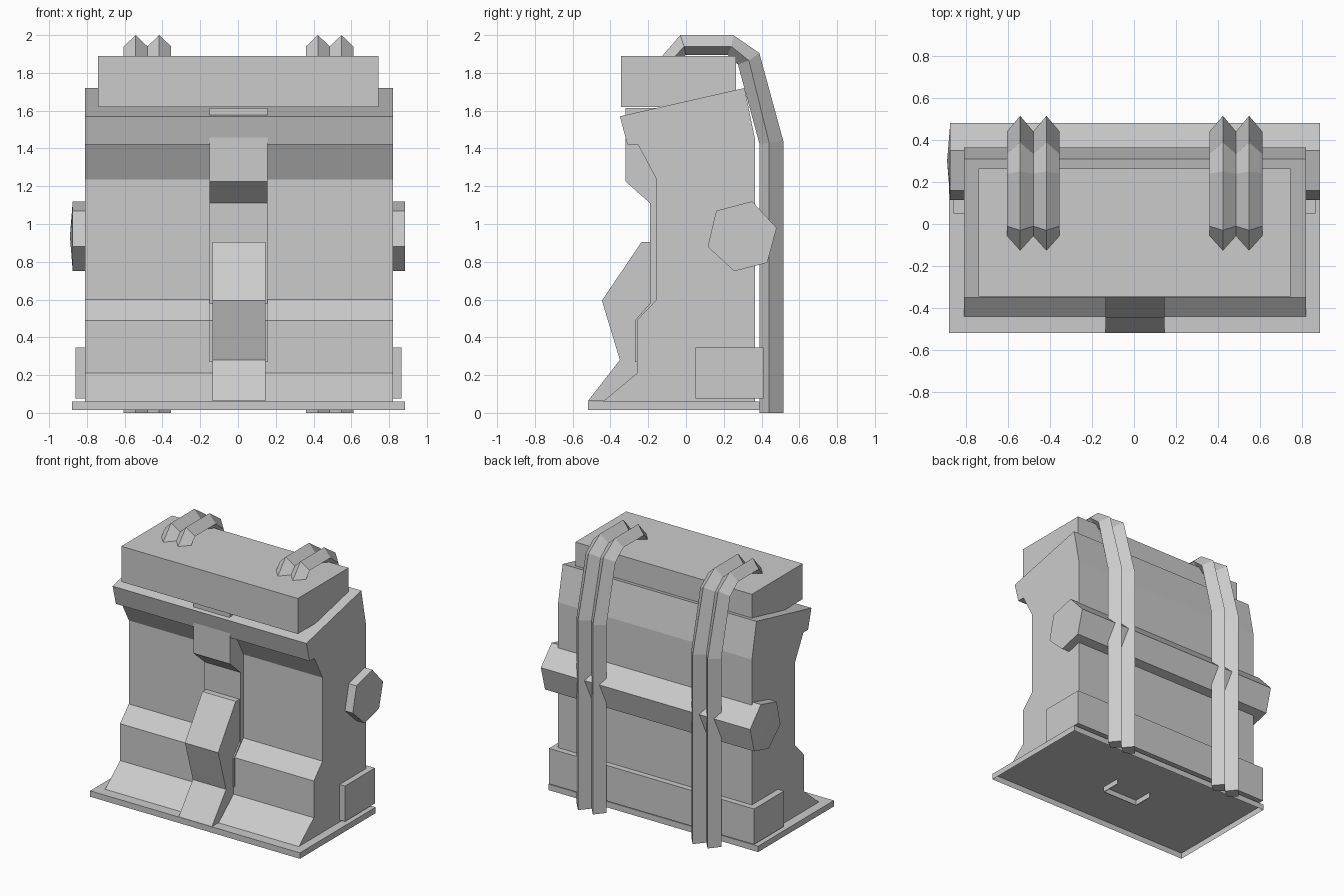
import bpy, bmesh

old = bpy.data.objects.get("Cube")
if old:
    bpy.data.objects.remove(old, do_unlink=True)

GREY = (0.6, 0.6, 0.6, 1)
grey = bpy.data.materials.new("plain grey")
grey.diffuse_color = GREY
grey.use_nodes = True
grey.node_tree.nodes["Principled BSDF"].inputs["Base Color"].default_value = GREY


def finish(name, bm):
    bmesh.ops.recalc_face_normals(bm, faces=bm.faces)
    mesh = bpy.data.meshes.new(name)
    bm.to_mesh(mesh)
    bm.free()
    mesh.materials.append(grey)
    obj = bpy.data.objects.new(name, mesh)
    bpy.context.collection.objects.link(obj)
    return obj


def loft(bm, rings):
    """Closed solid through rings of equal length."""
    loops = [[bm.verts.new(p) for p in ring] for ring in rings]
    n = len(loops[0])
    for a, b in zip(loops, loops[1:]):
        for i in range(n):
            j = (i + 1) % n
            bm.faces.new((a[i], a[j], b[j], b[i]))
    bm.faces.new(loops[0])
    bm.faces.new(loops[-1])


def extrude_x(name, profile, x0, x1):
    """Side profile of (y, z) points swept across the width."""
    bm = bmesh.new()
    loft(bm, [[(x, y, z) for y, z in profile] for x in (x0, x1)])
    return finish(name, bm)


def box(name, x0, x1, y0, y1, z0, z1):
    return extrude_x(name, [(y0, z0), (y1, z0), (y1, z1), (y0, z1)], x0, x1)


def open_bottom(obj):
    bm = bmesh.new()
    bm.from_mesh(obj.data)
    down = [f for f in bm.faces if f.normal.z < -0.9]
    bmesh.ops.delete(bm, geom=down, context='FACES_ONLY')
    bm.to_mesh(obj.data)
    bm.free()


# Base tray, hollow underneath, with the open foot of the centre column inside
open_bottom(box("base_plate", -0.88, 0.885, -0.52, 0.39, 0.015, 0.06))
box("foot_front", -0.15, 0.155, -0.155, -0.15, 0.02, 0.06)
for side, x in (("right", -0.15), ("left", 0.15)):
    box("foot_" + side, x, x + 0.005, -0.155, 0, 0.02, 0.06)

# Main body with flared skirt and overhanging lip
extrude_x("body", [(-0.44, 0.06), (-0.26, 0.21), (-0.26, 0.49), (-0.155, 0.6),
                   (-0.155, 1.235), (-0.254, 1.42), (-0.31, 1.42), (-0.35, 1.57),
                   (0.31, 1.72), (0.365, 1.45), (0.365, 0.06)], -0.81, 0.82)

# Centre column: lower faceted ramp and upper bracket
extrude_x("lower_column", [(-0.52, 0.062), (-0.35, 0.28), (-0.445, 0.595),
                           (-0.235, 0.905), (-0.1, 0.905), (-0.1, 0.062)],
          -0.135, 0.145)
extrude_x("upper_column", [(-0.1, 0.27), (-0.27, 0.27), (-0.27, 0.49), (-0.19, 0.58),
                           (-0.19, 1.11), (-0.32, 1.225), (-0.32, 1.615),
                           (-0.1, 1.615)], -0.15, 0.155)

# Block on top and wrap-around box at the lower back
box("top_block", -0.74, 0.745, -0.345, 0.265, 1.62, 1.89)
box("rear_box", -0.86, 0.865, 0.05, 0.41, 0.075, 0.345)

# Six-sided cross bar with a slightly domed right end
hexagon = [(0.16, 1.07), (0.35, 1.12), (0.48, 0.98),
           (0.43, 0.795), (0.255, 0.75), (0.115, 0.88)]
extrude_x("cross_bar", hexagon, -0.875, 0.885)
bm = bmesh.new()
rim = [bm.verts.new((-0.875, y, z)) for y, z in hexagon]
tip = bm.verts.new((-0.89, 0.3, 0.935))
for a, b in zip(rim, rim[1:] + rim[:1]):
    bm.faces.new((a, b, tip))
bm.faces.new(rim)
finish("bar_cap", bm)

# Four ridged pipes up the back and over the top
outer = [(0.515, 0), (0.515, 1.44), (0.388, 1.905), (0.25, 2), (-0.03, 2), (-0.13, 1.885)]
middle = [(0.44, 0), (0.44, 1.43), (0.333, 1.865), (0.24, 1.94), (-0.01, 1.94), (-0.06, 1.885)]
inner = [(0.39, 0), (0.39, 1.42), (0.275, 1.845), (0.22, 1.895), (0, 1.895), (-0.02, 1.88)]
for i, x in enumerate((-0.542, -0.417, 0.423, 0.548)):
    bm = bmesh.new()
    loft(bm, [[(x - 0.063, *m), (x, *o), (x + 0.063, *m), (x, *n)]
              for o, m, n in zip(outer, middle, inner)])
    finish("pipe_%d" % (i + 1), bm)
